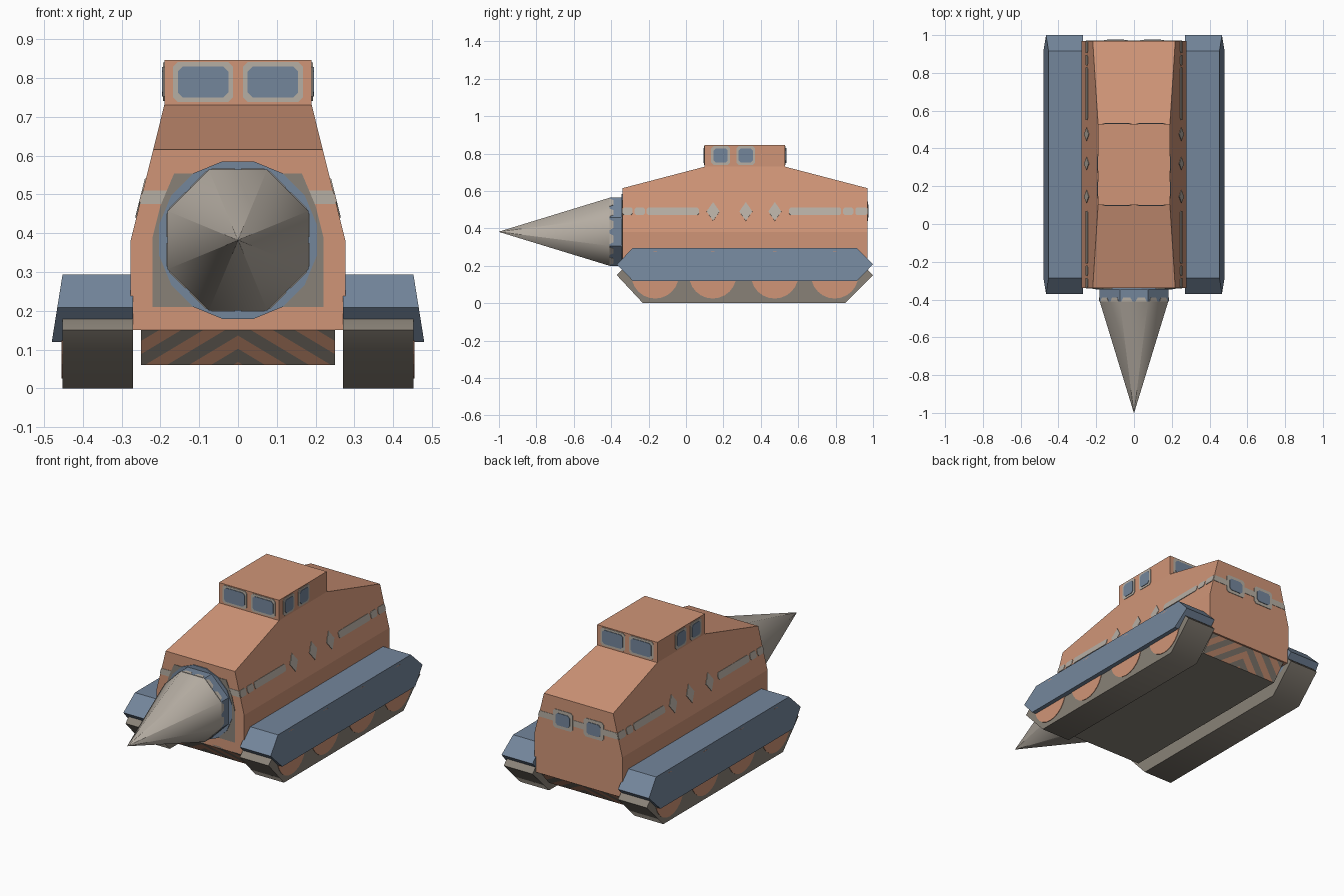
import bpy, bmesh, math
from mathutils import Vector

if "Cube" in bpy.data.objects:
    bpy.data.objects.remove(bpy.data.objects["Cube"])


def material(name, rgb):
    m = bpy.data.materials.new(name)
    m.diffuse_color = (*rgb, 1)
    m.use_nodes = True
    m.node_tree.nodes["Principled BSDF"].inputs["Base Color"].default_value = m.diffuse_color
    return m


ORANGE = material("orange_paint", (0.63, 0.30, 0.185))
BLUE = material("slate_blue", (0.174, 0.238, 0.33))
GREY = material("track_grey", (0.25, 0.222, 0.185))
PALE = material("pale_steel", (0.47, 0.425, 0.37))


def finish(name, bm, mats, mirror=False):
    bmesh.ops.recalc_face_normals(bm, faces=bm.faces[:])
    me = bpy.data.meshes.new(name)
    bm.to_mesh(me)
    bm.free()
    ob = bpy.data.objects.new(name, me)
    bpy.context.collection.objects.link(ob)
    for m in mats:
        me.materials.append(m)
    if mirror:
        ob.modifiers.new("mirror", 'MIRROR').use_axis[0] = True
    return ob


def loft(loops):
    """Closed solid through a list of equal-length point loops."""
    bm = bmesh.new()
    rings = [[bm.verts.new(p) for p in lp] for lp in loops]
    n = len(rings[0])
    for a, b in zip(rings, rings[1:]):
        for i in range(n):
            j = (i + 1) % n
            bm.faces.new((a[i], a[j], b[j], b[i]))
    bm.faces.new(rings[0])
    bm.faces.new(rings[-1])
    return bm


def plate(name, mat, origin, u, v, pts, t=0.004, mirror=False):
    """Thin painted detail on the plane through origin with axes u, v."""
    o, u, v = Vector(origin), Vector(u), Vector(v)
    n = u.cross(v).normalized()
    flat = [o + u * a + v * b for a, b in pts]
    return finish(name, loft([[p - n * 0.002 for p in flat], [p + n * t for p in flat]]), [mat], mirror)


def rect(a0, b0, a1, b1, c=0.012):
    return [(a0 + c, b0), (a1 - c, b0), (a1, b0 + c), (a1, b1 - c),
            (a1 - c, b1), (a0 + c, b1), (a0, b1 - c), (a0, b0 + c)]


def window(name, origin, u, v, r, mirror=False, gap=0.012):
    plate(name + "_frame", PALE, origin, u, v, rect(*r), 0.003, mirror)
    plate(name + "_pane", BLUE, origin, u, v,
          rect(r[0] + gap, r[1] + gap, r[2] - gap, r[3] - gap), 0.006, mirror)


X, Y, Z = (1, 0, 0), (0, 1, 0), (0, 0, 1)

# Hull: tapered section that rises to the roof deck
W, LEAN = 0.277, 0.2486


def section(y, top):
    w = W - LEAN * (top - 0.38)
    return [(-W, y, 0.15), (W, y, 0.15), (W, y, 0.38), (w, y, top), (-w, y, top), (-W, y, 0.38)]


finish("hull", loft([section(-0.34, 0.615), section(0.1, 0.73), section(0.53, 0.73), section(0.97, 0.615)]), [ORANGE])

# Cabin and its windows
finish("cabin", loft([[(-0.19, y, 0.72), (0.19, y, 0.72), (0.19, y, 0.846), (-0.19, y, 0.846)]
                      for y in (0.1, 0.53)]), [ORANGE])
window("cabin_front_window", (0, 0.1, 0), X, Z, (0.013, 0.738, 0.167, 0.841), True)
window("cabin_back_window", (0, 0.53, 0), (-1, 0, 0), Z, (-0.167, 0.738, -0.013, 0.841), True)
for k, y in enumerate((0.135, 0.27)):
    window(f"cabin_side_window_{k}", (0.19, 0, 0), Y, Z, (y, 0.74, y + 0.1, 0.84), True)

# Lower chassis with chevron stripes on the sloped ends
bm = loft([[(x, -0.34, 0.16), (x, -0.34, 0.15), (x, -0.26, 0.06), (x, 0.88, 0.06), (x, 0.96, 0.15), (x, 0.96, 0.16)]
           for x in (0, 0.25)])
STEP, SLOPE = 0.034, 0.6
for k in range(1, 12):
    bmesh.ops.bisect_plane(bm, geom=bm.verts[:] + bm.edges[:] + bm.faces[:],
                           plane_co=(0, 0, k * STEP), plane_no=(SLOPE, 0, 1))
bmesh.ops.delete(bm, geom=[f for f in bm.faces if f.calc_center_median().x < 1e-4], context='FACES')
bm.normal_update()
for f in bm.faces:
    c = f.calc_center_median()
    if abs(f.normal.y) > 0.5:
        f.material_index = int((c.z + SLOPE * c.x) / STEP) % 2
finish("chassis", bm, [GREY, ORANGE], True)

# Tracks, wheels and fenders
TRACK = [(-0.23, 0), (0.85, 0), (1.0, 0.15), (0.95, 0.2), (-0.32, 0.2), (-0.37, 0.15)]
finish("track", loft([[(x, y, z) for y, z in TRACK] for x in (0.27, 0.452)]), [GREY], True)
FENDER = [(-0.37, 0.208), (-0.285, 0.12), (0.915, 0.12), (1.0, 0.208), (0.915, 0.294), (-0.285, 0.294)]
finish("fender", loft([[(0.27, y, z) for y, z in FENDER],
                       [(0.452 + (0.294 - z) * 0.16, y, z) for y, z in FENDER]]), [BLUE], True)
for k, y in enumerate((-0.165, 0.143, 0.474, 0.795)):
    disc = [(y + 0.127 * math.cos(a * math.pi / 12), 0.152 + 0.127 * math.sin(a * math.pi / 12)) for a in range(24)]
    plate(f"wheel_outer_{k}", ORANGE, (0.452, 0, 0), Y, Z, disc, 0.003, True)
    plate(f"wheel_inner_{k}", ORANGE, (0.277, 0, 0), (0, -1, 0), Z, [(-a, b) for a, b in disc], 0.004, True)

# Drill: eight-sided collar and cone
CZ, R = 0.382, 0.197


def ring(y, r, n=8):
    return [(r * math.cos((i + 0.5) * math.tau / n), y, CZ + r * math.sin((i + 0.5) * math.tau / n)) for i in range(n)]


finish("drill_collar", loft([ring(-0.33, R), ring(-0.41, R)]), [BLUE])
finish("drill_cone", loft([ring(-0.408, R), ring(-1.0, 0.0008)]), [PALE])
for i in range(8):
    a = i * math.tau / 8
    out = Vector((math.cos(a), 0, math.sin(a)))
    side = Vector(Y).cross(out)
    for s in (-0.038, 0.038):
        plate(f"collar_tooth_{i}_{'a' if s < 0 else 'b'}", PALE, out * 0.182 + Vector((0, -0.41, CZ)), -side, Y,
              [(s - 0.03, 0), (s + 0.03, 0), (s + 0.018, 0.022), (s - 0.018, 0.022)], 0.002)

# Mounting plate and ring behind the drill
half = [(0.22, 0.21), (0.22, 0.39), (0.2, 0.47), (0.165, 0.553)]
plate("drill_mount", GREY, (0, -0.34, 0), X, Z, half + [(-a, b) for a, b in reversed(half)], 0.003)
plate("drill_ring", BLUE, (0, -0.34, 0), X, Z,
      [(0.207 * math.cos((i + .5) * math.tau / 16), CZ + 0.207 * math.sin((i + .5) * math.tau / 16))
       for i in range(16)], 0.006)

# Pale bands around the hull
side_o, side_v = (W, 0, 0.38), (-LEAN, 0, 1)
for k, (a, b) in enumerate(((-0.34, -0.285), (-0.275, -0.22), (-0.21, 0.07), (0.55, 0.83), (0.84, 0.895), (0.905, 0.97))):
    plate(f"side_band_{k}", PALE, side_o, Y, side_v, rect(a, 0.092, b, 0.13, 0.008), 0.003, True)
for k, y in enumerate((0.145, 0.32, 0.475)):
    plate(f"side_diamond_{k}", PALE, side_o, Y, side_v,
          [(y - 0.035, 0.11), (y, 0.06), (y + 0.035, 0.11), (y, 0.16)], 0.003, True)
plate("front_band", PALE, (0, -0.34, 0), X, Z, [(0.18, 0.475), (0.253, 0.475), (0.244, 0.51), (0.18, 0.51)], 0.002, True)
plate("rear_band", PALE, (0, 0.97, 0), (-1, 0, 0), Z,
      [(-0.253, 0.475), (0.253, 0.475), (0.244, 0.51), (-0.244, 0.51)], 0.002)
window("rear_window", (0, 0.97, 0), (-1, 0, 0), Z, (-0.16, 0.44, -0.035, 0.545), True, 0.018)

# Smooth shading on the cone and tracks
for name in ("drill_cone", "track"):
    bpy.ops.object.select_all(action='DESELECT')
    ob = bpy.data.objects[name]
    ob.select_set(True)
    bpy.context.view_layer.objects.active = ob
    bpy.ops.object.shade_smooth_by_angle(angle=math.radians(50))
